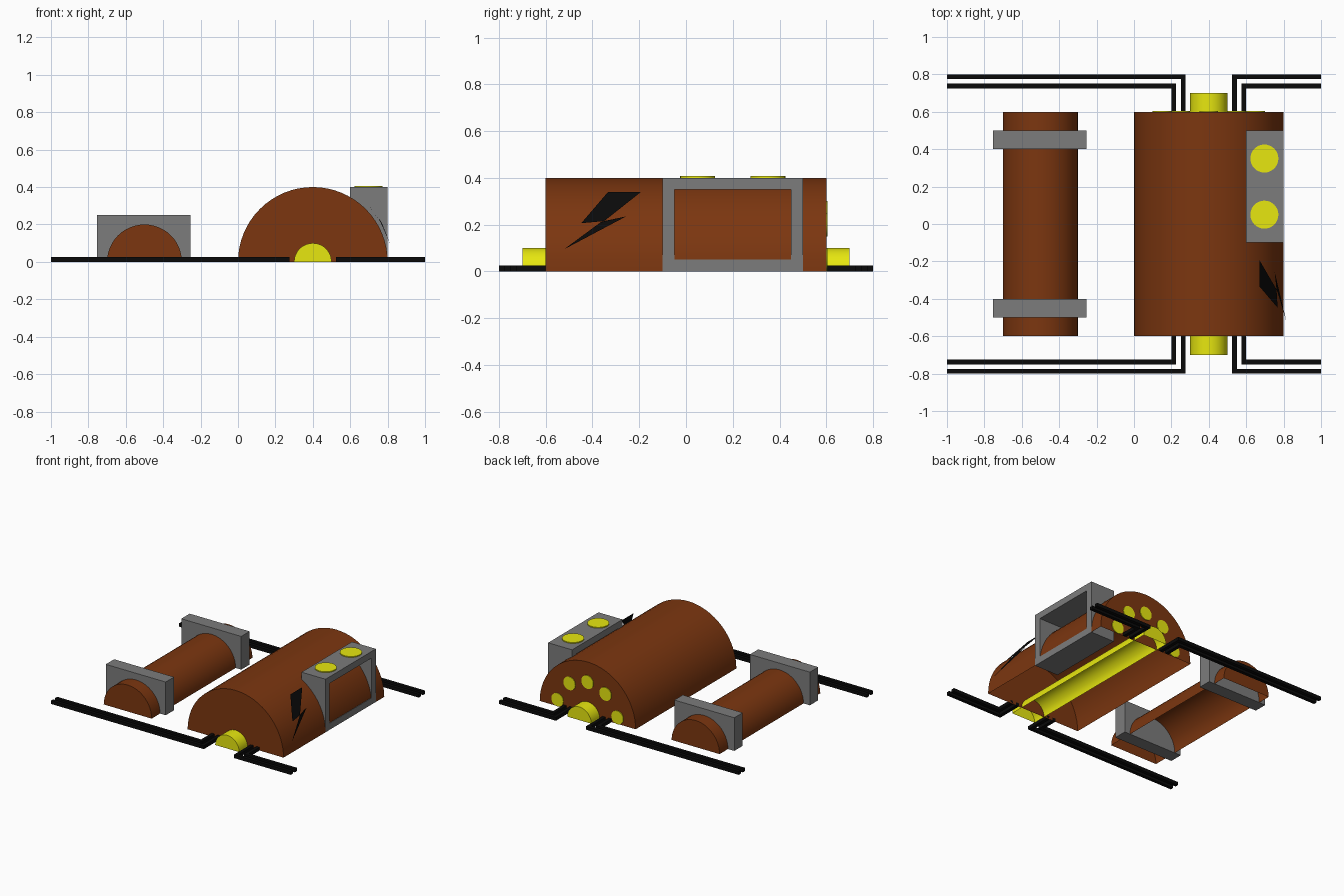
import bpy, bmesh, math

if "Cube" in bpy.data.objects:
    bpy.data.objects.remove(bpy.data.objects["Cube"])


def material(name, rgb):
    m = bpy.data.materials.new(name)
    m.diffuse_color = (*rgb, 1)
    m.use_nodes = True
    m.node_tree.nodes["Principled BSDF"].inputs["Base Color"].default_value = m.diffuse_color
    return m


BROWN = material("brown", (0.2, 0.037, 0.005))
YELLOW = material("yellow", (0.8, 0.8, 0.005))
GREY = material("grey", (0.2, 0.2, 0.2))
BLACK = material("black", (0.003, 0.003, 0.003))


def finish(bm, name, mat, smooth=False, recalc=True):
    if recalc:
        bmesh.ops.recalc_face_normals(bm, faces=bm.faces[:])
    me = bpy.data.meshes.new(name)
    bm.to_mesh(me)
    bm.free()
    me.materials.append(mat)
    ob = bpy.data.objects.new(name, me)
    bpy.context.collection.objects.link(ob)
    if smooth:
        bpy.ops.object.select_all(action='DESELECT')
        ob.select_set(True)
        bpy.context.view_layer.objects.active = ob
        bpy.ops.object.shade_smooth_by_angle(angle=math.radians(35))
    return ob


def half_barrel(name, x, r, y, mat, n=24):
    """Half cylinder along y with closed ends and an open underside."""
    bm = bmesh.new()
    rows = []
    for side in (-y, y):
        rows.append([bm.verts.new((x + r * math.cos(math.pi * i / n), side,
                                   r * math.sin(math.pi * i / n))) for i in range(n + 1)])
    a, b = rows
    for i in range(n):
        bm.faces.new((a[i], b[i], b[i + 1], a[i + 1]))
    bm.faces.new(a)
    bm.faces.new(b[::-1])
    return finish(bm, name, mat, True)


def prism(name, outline, axis, lo, hi, mat, smooth=False, hole=None):
    """Extrude a 2D outline along x, y or z, with an optional matching hole."""
    def at(p, d):
        return {'x': (d, *p), 'y': (p[0], d, p[1]), 'z': (*p, d)}[axis]
    bm = bmesh.new()
    loops = [[[bm.verts.new(at(p, d)) for p in o] for d in (lo, hi)]
             for o in ([outline, hole] if hole else [outline])]
    n = len(outline)
    for a, b in loops:
        for i in range(n):
            j = (i + 1) % n
            bm.faces.new((a[i], a[j], b[j], b[i]))
    for k in (0, 1):
        if hole:
            for i in range(n):
                j = (i + 1) % n
                bm.faces.new((loops[0][k][i], loops[0][k][j], loops[1][k][j], loops[1][k][i]))
        else:
            bm.faces.new(loops[0][k])
    return finish(bm, name, mat, smooth)


def rect(u0, u1, v0, v1):
    return [(u0, v0), (u1, v0), (u1, v1), (u0, v1)]


def circle(u, v, r, n=32):
    return [(u + r * math.cos(2 * math.pi * i / n), v + r * math.sin(2 * math.pi * i / n))
            for i in range(n)]


# Main barrel, its core shaft and the smaller side barrel
half_barrel("main_barrel", 0.4, 0.4, 0.6, BROWN, 32)
half_barrel("core_shaft", 0.4, 0.1, 0.7, YELLOW)
half_barrel("side_barrel", -0.5, 0.2, 0.6, BROWN)

# Clamps around the side barrel
for name, y in (("front", -0.5), ("back", 0.4)):
    prism(name + "_clamp", rect(-0.753, -0.253, 0, 0.25), 'y', y, y + 0.1, GREY)

# Open control box with two buttons on top
prism("control_box", rect(-0.1, 0.5, 0, 0.4), 'x', 0.6, 0.8, GREY,
      hole=rect(-0.05, 0.45, 0.05, 0.35))
for i, y in enumerate((0.05, 0.35)):
    prism(f"top_button_{i + 1}", circle(0.697, y, 0.075), 'z', 0.4, 0.407, YELLOW, True)

# Arc of indicator lights on the back end
for i, (x, z) in enumerate(((0.15, 0.05), (0.25, 0.2), (0.4, 0.25), (0.55, 0.2), (0.65, 0.05))):
    prism(f"back_light_{i + 1}", circle(x, z, 0.05), 'y', 0.6, 0.605, YELLOW, True)

# L-shaped pipes, two per corner: outer edge x, bend x, outer y
W = 0.025
for s, end in ((-1, "front"), (1, "back")):
    for side, e, bends in (("left", -1, (0.2, 0.25)), ("right", 1, (0.6, 0.55))):
        for k, (x, y) in enumerate(zip(bends, (0.75, 0.8))):
            x0, x1 = (x, x + W) if e < 0 else (x, x - W)
            path = [(e, y), (x1, y), (x1, 0.6), (x0, 0.6), (x0, y - W), (e, y - W)]
            prism(f"{end}_{side}_pipe_{k + 1}", [(px, s * py) for px, py in path],
                  'z', 0, W, BLACK)

# Thin lightning mark hugging the barrel's right side
bm = bmesh.new()
for pts in ([(0.67, -0.333, 0.34), (0.67, -0.192, 0.34), (0.762, -0.35, 0.215),
             (0.768, -0.448, 0.206)],
            [(0.768, -0.365, 0.21), (0.752, -0.256, 0.235), (0.815, -0.522, 0.094)],
            [(0.762, -0.35, 0.215), (0.752, -0.256, 0.235), (0.768, -0.365, 0.21)]):
    f = bm.faces.new([bm.verts.new(p) for p in pts])
    f.normal_update()
    if f.normal.x < 0:
        f.normal_flip()
finish(bm, "lightning_mark", BLACK, recalc=False)
